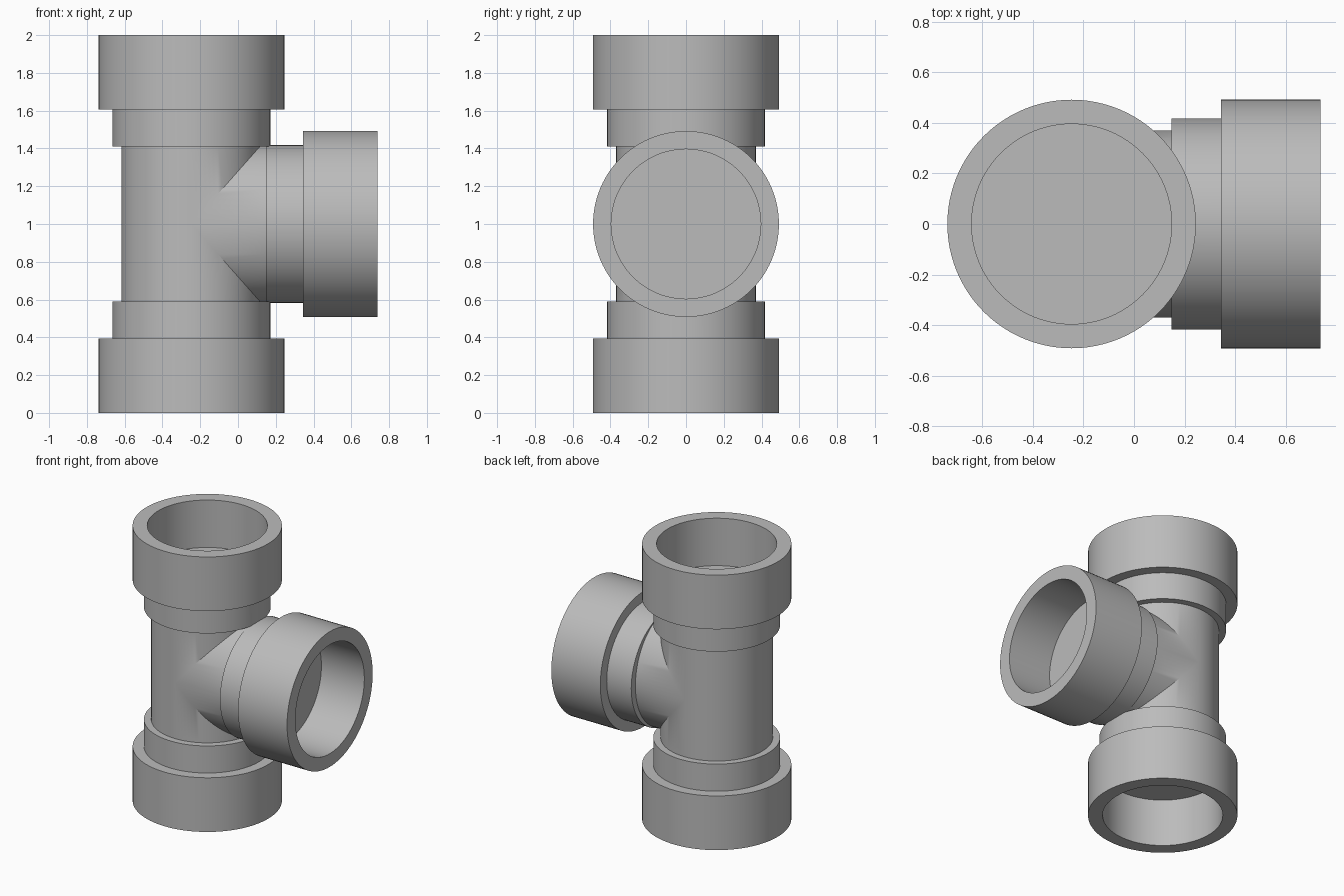
import bpy, bmesh, math
from mathutils import Matrix, Vector

cube = bpy.data.objects.get("Cube")
if cube:
    bpy.data.objects.remove(cube)

# Shared fitting dimensions
AXIS_X = -0.247
SOCKET_R, COLLAR_R, PIPE_R, BORE_R = 0.492, 0.418, 0.37, 0.396
SOCKET_LEN, COLLAR_LEN, BORE_DEPTH = 0.394, 0.197, 0.345
HALF_RUN, BRANCH_END = 1.0, 0.986
SEGMENTS = 96

grey = bpy.data.materials.new("pipe grey")
grey.use_nodes = True
grey.diffuse_color = (0.5, 0.5, 0.5, 1)
grey.node_tree.nodes["Principled BSDF"].inputs["Base Color"].default_value = (0.5, 0.5, 0.5, 1)


def end_profile(end):
    """Radius and height pairs from the pipe out to the rim and into the blind bore."""
    socket = end - SOCKET_LEN
    collar = socket - COLLAR_LEN
    return [(PIPE_R, collar), (COLLAR_R, collar), (COLLAR_R, socket), (SOCKET_R, socket),
            (SOCKET_R, end), (BORE_R, end), (BORE_R, end - BORE_DEPTH)]


def lathe(name, profile, matrix, stretch=None):
    """Stack rings along z, cap both ends and place the part."""
    bm = bmesh.new()
    rings = []
    for i, (radius, height) in enumerate(profile):
        sx = stretch if stretch and i < 2 else 1
        rings.append([bm.verts.new((sx * radius * math.cos(a), radius * math.sin(a), height))
                      for a in (math.tau * k / SEGMENTS for k in range(SEGMENTS))])
    for low, high in zip(rings, rings[1:]):
        for k in range(SEGMENTS):
            n = (k + 1) % SEGMENTS
            bm.faces.new((low[k], low[n], high[n], high[k]))
    bm.faces.new(rings[0])
    bm.faces.new(rings[-1])
    bmesh.ops.recalc_face_normals(bm, faces=bm.faces)
    bm.transform(matrix)
    mesh = bpy.data.meshes.new(name)
    bm.to_mesh(mesh)
    bm.free()
    mesh.materials.append(grey)
    obj = bpy.data.objects.new(name, mesh)
    bpy.context.collection.objects.link(obj)
    return obj


# Upright run with a socket at each end
upper = end_profile(HALF_RUN)
lower = [(r, -h) for r, h in reversed(upper)]
centre = Matrix.Translation(Vector((AXIS_X, 0, HALF_RUN)))
run = lathe("pipe_tee", lower + upper, centre)

# Side branch with an oval neck that blends flush into its collar
branch = lathe("branch_cutter", [(PIPE_R, 0)] + end_profile(BRANCH_END),
               centre @ Matrix.Rotation(math.pi / 2, 4, "Y"), COLLAR_R / PIPE_R)

# Join both into one body
join = run.modifiers.new("join branch", "BOOLEAN")
join.operation = "UNION"
join.solver = "EXACT"
join.object = branch
bpy.context.view_layer.objects.active = run
run.select_set(True)
bpy.ops.object.modifier_apply(modifier=join.name)
bpy.data.objects.remove(branch)

bpy.ops.object.shade_smooth_by_angle(angle=math.radians(30))
